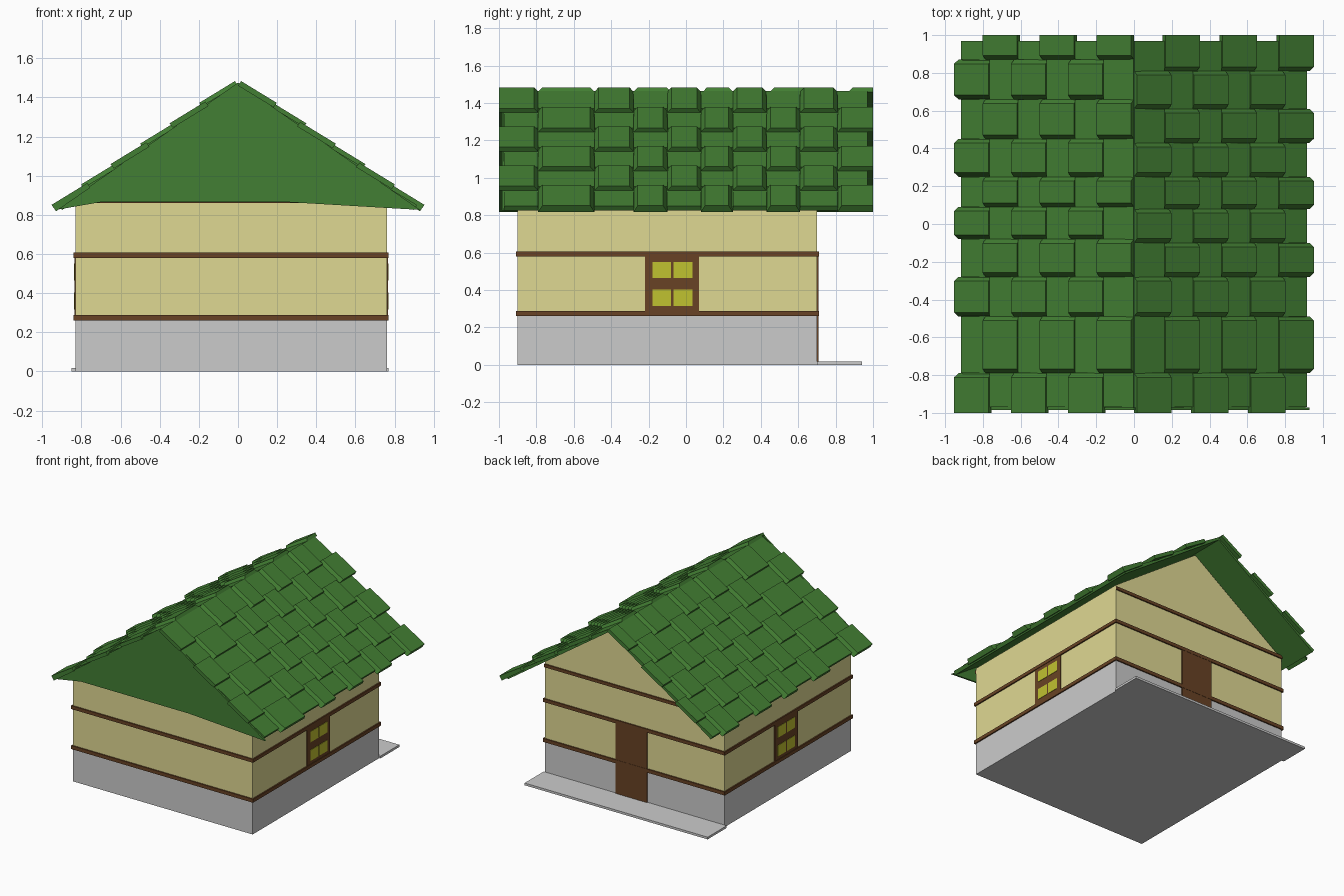
import bpy, bmesh, math
from mathutils import Vector

if "Cube" in bpy.data.objects:
    bpy.data.objects.remove(bpy.data.objects["Cube"])

def mat(name, rgb):
    m = bpy.data.materials.new(name)
    m.diffuse_color = (*rgb, 1)
    m.use_nodes = True
    m.node_tree.nodes["Principled BSDF"].inputs["Base Color"].default_value = m.diffuse_color
    return m

GREEN = mat("roof_green", (0.055, 0.21, 0.033))
CREAM = mat("wall_cream", (0.74, 0.69, 0.29))
BROWN = mat("timber_brown", (0.14, 0.055, 0.018))
YELLOW = mat("window_yellow", (0.53, 0.54, 0.03))

def finish(name, bm, m=None):
    bmesh.ops.recalc_face_normals(bm, faces=bm.faces)
    me = bpy.data.meshes.new(name)
    bm.to_mesh(me)
    bm.free()
    ob = bpy.data.objects.new(name, me)
    bpy.context.collection.objects.link(ob)
    if m:
        me.materials.append(m)
    return ob

def add_hexa(bm, pts):
    # eight corners: four of one end, then the matching four of the other end
    v = [bm.verts.new(p) for p in pts]
    for f in ((0, 1, 2, 3), (4, 5, 6, 7), (0, 1, 5, 4), (1, 2, 6, 5), (2, 3, 7, 6), (3, 0, 4, 7)):
        bm.faces.new([v[i] for i in f])

def box(name, x, y, z, m=None):
    bm = bmesh.new()
    add_hexa(bm, [(a, b, c) for c in z for a, b in
                  ((x[0], y[0]), (x[1], y[0]), (x[1], y[1]), (x[0], y[1]))])
    return finish(name, bm, m)

def prism(name, profile, y0, y1, m):
    # xz profile pulled along y
    bm = bmesh.new()
    a = bm.faces.new([bm.verts.new((x, y0, z)) for x, z in profile])
    r = bmesh.ops.extrude_face_region(bm, geom=[a])
    for v in r["geom"]:
        if isinstance(v, bmesh.types.BMVert):
            v.co.y = y1
    return finish(name, bm, m)

X0, X1, Y0, Y1 = -0.83, 0.76, -0.90, 0.70

# Stone base, door step and cream walls with gables
box("foundation", (X0, X1), (Y0, Y1), (0, 0.27))
box("door_step", (-0.85, 0.77), (Y1, 0.94), (0, 0.018))
prism("walls", [(X0, 0.27), (X1, 0.27), (X1, 0.90), (0, 1.435), (X0, 0.86)], Y0, Y1, CREAM)

# Timber bands round the walls
for name, z0, z1 in (("lower_band", 0.26, 0.288), ("upper_band", 0.58, 0.607)):
    box(name, (X0 - 0.01, X1 + 0.01), (Y0 - 0.01, Y1 + 0.01), (z0, z1), BROWN)
for name, y in (("front_gable_band", (Y0 - 0.01, Y0)), ("back_gable_band", (Y1, Y1 + 0.01))):
    box(name, (X0, X1), y, (0.86, 0.885), BROWN)

# Back door
box("door", (-0.15, 0.13), (Y1, Y1 + 0.008), (0.018, 0.585), BROWN)

# Four-pane window on each side wall
for side, x, s in (("left", X0, -1), ("right", X1, 1)):
    box(side + "_window_frame", sorted((x, x + s * 0.006)), (-0.22, 0.07), (0.285, 0.585), BROWN)
    for i, y in enumerate(((-0.18, -0.08), (-0.068, 0.035))):
        for j, z in enumerate(((0.315, 0.402), (0.464, 0.55))):
            box(f"{side}_pane_{i}{j}", sorted((x, x + s * 0.009)), y, z, YELLOW)

# Roof: a thin slab under a checkerboard of raised and low tiles on each slope
RUN, EAVE, RIDGE, ROWS = 0.905, 0.835, 1.46, 6
SLOPE = math.hypot(RUN, RIDGE - EAVE)
COLS = {-1: (-1, -.79, -.49, -.28, -.08, .09, .25, .45, .66, .87, 1),
        1: (-1, -.79, -.49, -.28, -.1, .08, .25, .43, .61, .81, 1)}

def roof_point(s, d, y, h):
    # d = distance up the slope from the eave, h = height off the slope
    down = Vector((RUN, 0, EAVE - RIDGE)) / SLOPE
    normal = Vector((RIDGE - EAVE, 0, RUN)) / SLOPE
    p = Vector((0, 0, RIDGE)) + down * (SLOPE - d) + normal * h
    return (s * p.x, y, p.z)

for side, s in (("left", -1), ("right", 1)):
    bm = bmesh.new()
    add_hexa(bm, [roof_point(s, d, y, h) for y in (-0.975, 0.97) for d, h in
                  ((0, -0.012), (0, 0.004), (SLOPE, 0.004), (SLOPE, -0.012))])
    finish(side + "_roof_slab", bm, GREEN)
    bm = bmesh.new()
    step = SLOPE / ROWS
    cols = COLS[s]
    for r in range(ROWS):
        for c in range(len(cols) - 1):
            up = (r + c + (s > 0)) % 2 == 0
            ya, yb = cols[c], cols[c + 1]
            if not up:
                ya, yb = max(ya, -0.97), min(yb, 0.97)
            h0, h1, over = (0.04, 0.028, 0.03) if up else (0.018, 0.006, 0)
            ia = 0.022 if up and ya > -1 else 0
            ib = 0.022 if up and yb < 1 else 0
            d0, d1 = r * step - over, (r + 1) * step
            lift = 0.012 if up and r else 0
            add_hexa(bm, [roof_point(s, *p) for p in (
                (d0, ya, lift), (d0, yb, lift), (d1, yb, 0), (d1, ya, 0),
                (d0, ya + ia, h0), (d0, yb - ib, h0), (d1, yb - ib, h1), (d1, ya + ia, h1))])
    finish(side + "_roof_tiles", bm, GREEN)

# Closed green gable panel under the front edge of the roof
prism("front_gable_panel", [(-0.93, 0.825), (-0.7, 0.865), (0.25, 0.865), (0.93, 0.825), (0, 1.475)],
      -0.985, -0.972, GREEN)
